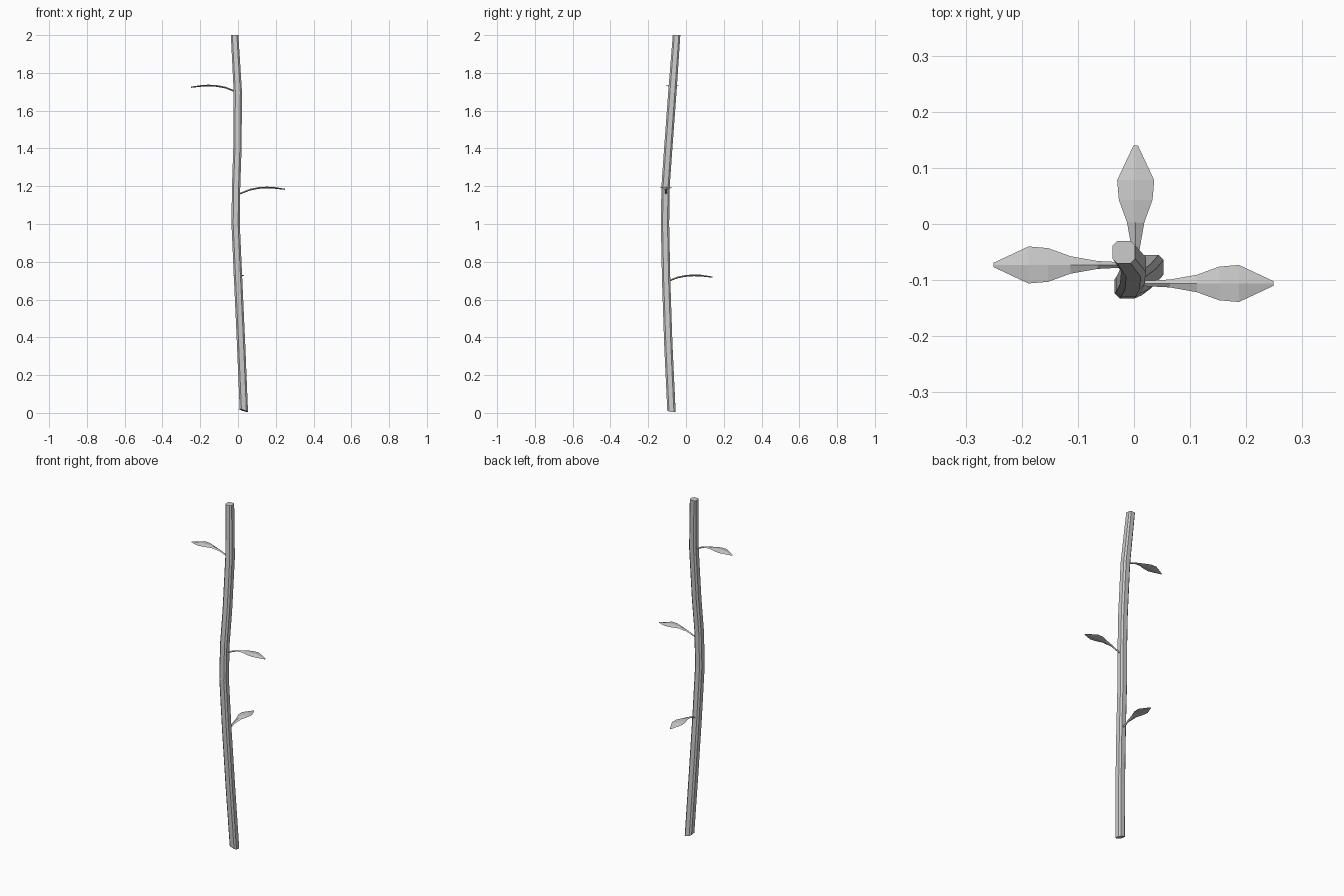
import bpy
import bmesh
from math import pi
from mathutils import Matrix, Vector

if "Cube" in bpy.data.objects:
    bpy.data.objects.remove(bpy.data.objects["Cube"])


def loft(name, rings):
    # Skin equal-sized rings of points and cap both ends
    bm = bmesh.new()
    loops = [[bm.verts.new(p) for p in ring] for ring in rings]
    n = len(loops[0])
    for a, b in zip(loops, loops[1:]):
        for i in range(n):
            j = (i + 1) % n
            bm.faces.new((a[i], a[j], b[j], b[i]))
    bm.faces.new(loops[0][::-1])
    bm.faces.new(loops[-1])
    bmesh.ops.recalc_face_normals(bm, faces=bm.faces)
    me = bpy.data.meshes.new(name)
    bm.to_mesh(me)
    bm.free()
    ob = bpy.data.objects.new(name, me)
    bpy.context.collection.objects.link(ob)
    return ob


# Stem: bevelled square section along a gently bent path, cut askew at the foot
path = [(0.031, -0.077, 0.012), (0.017, -0.093, 0.35), (0.001, -0.105, 0.7),
        (-0.0125, -0.111, 1.0), (-0.010, -0.108, 1.2), (-0.003, -0.094, 1.4),
        (-0.001, -0.072, 1.7), (-0.018, -0.050, 2.0)]
R, C = 0.022, 0.013
section = [(R, -C), (R, C), (C, R), (-C, R), (-R, C), (-R, -C), (-C, -R), (C, -R)]
rings = []
for k, (x, y, z) in enumerate(path):
    s = 0.91 if k == len(path) - 1 else 1.0
    tilt = 1 if k == 0 else 0
    rings.append([(x + s * dx, y + s * dy, z - tilt * (0.3 * dx + 0.15 * dy))
                  for dx, dy in section])
loft("stem", rings)

# Leaf outline: distance along, half width, height above the leaf root
leaf = [(-0.005, 0.004, -0.002), (0.055, 0.007, 0.022), (0.103, 0.0155, 0.031),
        (0.143, 0.030, 0.033), (0.178, 0.033, 0.032), (0.240, 0.004, 0.024)]


def add_leaf(name, root, angle):
    # Thin diamond section with a ridge down the middle
    m = Matrix.Translation(root) @ Matrix.Rotation(angle, 4, 'Z')
    rings = []
    for d, w, h in leaf:
        t = 0.003 if d > 0.2 else 0.0045
        rings.append([m @ Vector(p) for p in
                      ((d, w, h), (d, 0, h + t), (d, -w, h), (d, 0, h - t))])
    loft(name, rings)


add_leaf("lower_leaf", (0.003, -0.1, 0.695), pi / 2)
add_leaf("middle_leaf", (0.009, -0.106, 1.16), 0)
add_leaf("upper_leaf", (-0.01, -0.073, 1.70), pi)
